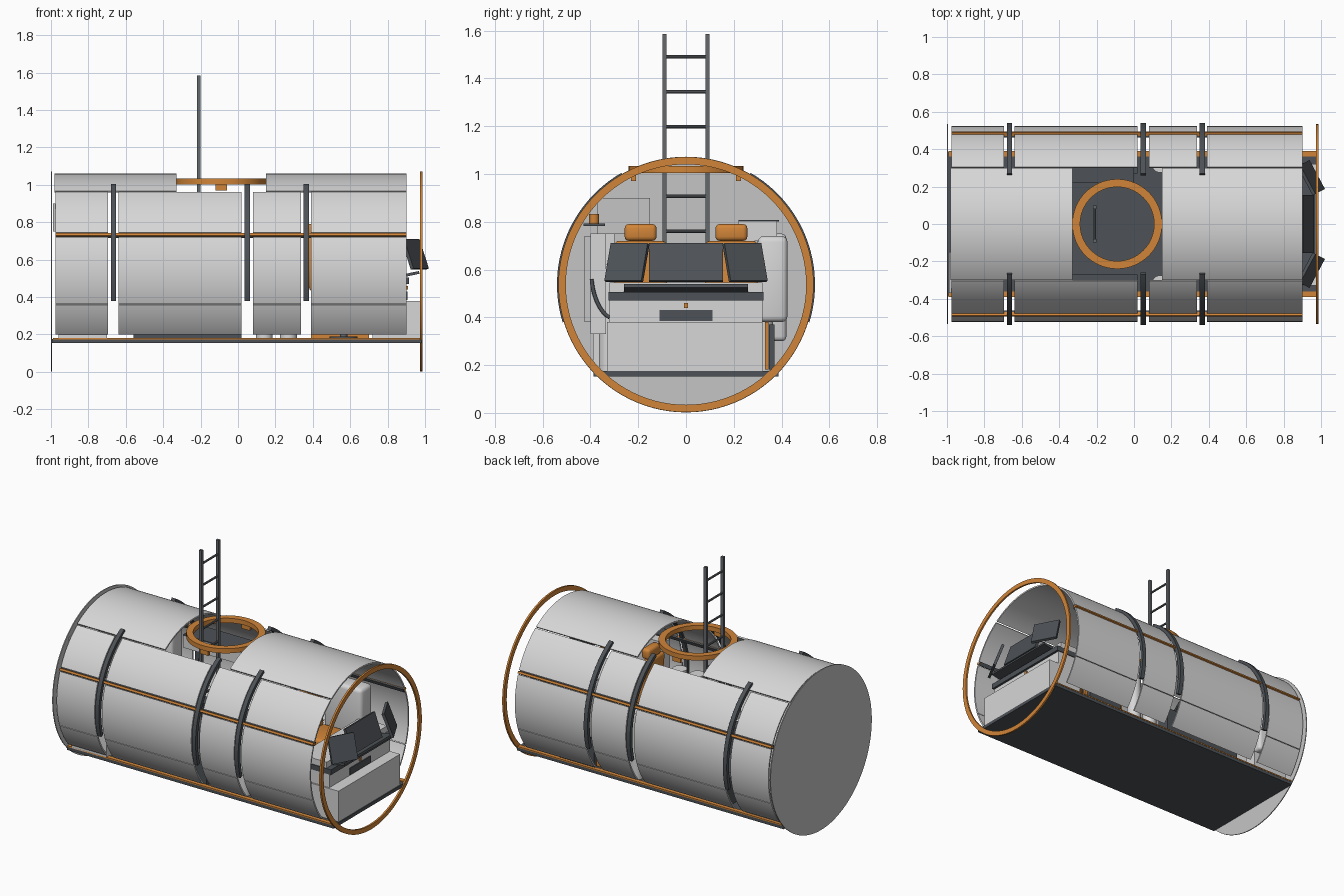
import bpy, bmesh, math
from mathutils import Matrix, Vector

cube = bpy.data.objects.get("Cube")
if cube:
    bpy.data.objects.remove(cube, do_unlink=True)


def material(name, r, g, b):
    m = bpy.data.materials.new(name)
    m.use_nodes = True
    m.diffuse_color = (r, g, b, 1)
    m.node_tree.nodes["Principled BSDF"].inputs["Base Color"].default_value = (r, g, b, 1)
    return m


WHITE = material("hull white", .68, .68, .68)
GREY = material("bulkhead grey", .56, .56, .56)
DARK = material("dark slate", .075, .085, .095)
STEEL = material("ladder steel", .13, .14, .15)
ORANGE = material("safety orange", .64, .235, .04)

CZ = .537       # height of the cylinder axis
R = .523        # hull radius


def finish(name, bm, mat, smooth=True):
    bmesh.ops.recalc_face_normals(bm, faces=bm.faces)
    me = bpy.data.meshes.new(name)
    bm.to_mesh(me)
    bm.free()
    me.materials.append(mat)
    ob = bpy.data.objects.new(name, me)
    bpy.context.collection.objects.link(ob)
    if smooth:
        bpy.ops.object.select_all(action='DESELECT')
        ob.select_set(True)
        bpy.context.view_layer.objects.active = ob
        bpy.ops.object.shade_smooth_by_angle(angle=math.radians(30))
    return ob


def box(name, x, y, z, mat, rot=None, bevel=0):
    """Box from x, y and z ranges, turned about its own centre."""
    bm = bmesh.new()
    bmesh.ops.create_cube(bm, size=1)
    size = [b - a for a, b in (x, y, z)]
    mid = [(a + b) / 2 for a, b in (x, y, z)]
    bmesh.ops.scale(bm, vec=size, verts=bm.verts)
    if bevel:
        bmesh.ops.bevel(bm, geom=bm.edges[:], offset=bevel, segments=3,
                        profile=.5, affect='EDGES')
    if rot:
        bmesh.ops.transform(bm, matrix=rot, verts=bm.verts)
    bmesh.ops.translate(bm, vec=mid, verts=bm.verts)
    return finish(name, bm, mat, bool(bevel))


def rod(name, a, b, radius, mat, sides=16):
    a, b = Vector(a), Vector(b)
    bm = bmesh.new()
    bmesh.ops.create_cone(bm, cap_ends=True, segments=sides, radius1=radius,
                          radius2=radius, depth=(b - a).length)
    turn = (b - a).to_track_quat('Z', 'Y').to_matrix().to_4x4()
    bmesh.ops.transform(bm, matrix=Matrix.Translation((a + b) / 2) @ turn, verts=bm.verts)
    return finish(name, bm, mat)


def arc(name, x, degrees, radii, mat, steps=16):
    """Curved plate round the hull axis; 0 degrees is +y, 90 is up."""
    bm = bmesh.new()
    rows = []
    for i in range(steps + 1):
        t = math.radians(degrees[0] + (degrees[1] - degrees[0]) * i / steps)
        rows.append([bm.verts.new((px, r * math.cos(t), CZ + r * math.sin(t)))
                     for px, r in ((x[0], radii[0]), (x[1], radii[0]),
                                   (x[1], radii[1]), (x[0], radii[1]))])
    for p, q in zip(rows, rows[1:]):
        for k in range(4):
            bm.faces.new((p[k], p[(k + 1) % 4], q[(k + 1) % 4], q[k]))
    if abs(degrees[1] - degrees[0]) < 360:
        bm.faces.new(rows[0])
        bm.faces.new(rows[-1])
    else:
        bmesh.ops.remove_doubles(bm, verts=bm.verts, dist=.0001)
    return finish(name, bm, mat)


def both(degrees, side):
    return degrees if side > 0 else (180 - degrees[1], 180 - degrees[0])


def span(side, a, b):
    return (a, b) if side > 0 else (-b, -a)


# Hull: roof plates, three rows of side plates, straps and trim
SHELL = (R - .01, R)
for x in ((-.98, -.33), (.15, .9)):
    arc("roof_panel", x, (55.2, 124.8), SHELL, WHITE, 32)
rows = (("upper_panel", (23.6, 54.2)), ("middle_panel", (-19.6, 20.6)),
        ("lower_panel", (-40, -20)))
for side in (1, -1):
    tag = "left" if side < 0 else "right"
    for x in ((-.975, -.695), (-.64, .02), (.08, .337), (.39, .9)):
        for name, deg in rows:
            arc(f"{name}_{tag}", x, both(deg, side), SHELL, WHITE)
    for x in (-.665, .05, .365):
        arc(f"strap_{tag}", (x - .014, x + .014), both((-17, 60), side), (.516, .54), DARK, 24)
    arc(f"trim_line_{tag}", (-.975, .9), both((21.3, 22.9), side), (.505, .53), ORANGE, 2)
    arc(f"trim_backing_{tag}", (-.975, .9), both((20.7, 23.5), side), (.503, .512), DARK, 2)
    box(f"floor_edge_{tag}", (-.99, .975), span(side, .36, .39), (.174, .182), ORANGE)

# End bulkhead, open end ring and floor
rod("end_bulkhead", (-1, 0, CZ), (-.994, 0, CZ), .535, GREY, 96)
arc("end_ring", (.974, .986), (0, 360), (.503, .534), ORANGE, 96)
box("floor", (-.995, .98), (-.388, .388), (.153, .175), DARK)

# Hatch ring, spun from a rectangular section
bm = bmesh.new()
section = [bm.verts.new((r, 0, z)) for r, z in
           ((.198, 1.003), (.24, 1.003), (.24, 1.034), (.198, 1.034))]
loop = [bm.edges.new((section[i], section[(i + 1) % 4])) for i in range(4)]
bmesh.ops.spin(bm, geom=section + loop, cent=(0, 0, 0), axis=(0, 0, 1),
               angle=math.tau, steps=64, use_merge=True)
bmesh.ops.remove_doubles(bm, verts=bm.verts, dist=.0001)
bmesh.ops.translate(bm, vec=(-.09, 0, 0), verts=bm.verts)
finish("hatch_ring", bm, ORANGE)
for side in (1, -1):
    box("hatch_bracket", (-.12, -.06), span(side, .21, .23), (.97, 1.005), ORANGE)

# Ladder
for y in (-.09, .09):
    box("ladder_rail", (-.22, -.2), (y - .009, y + .009), (.175, 1.585), STEEL)
for i in range(9):
    z = 1.49 - i * .146
    rod("ladder_rung", (-.21, -.09, z), (-.21, .09, z), .007, STEEL, 10)

# Control console
box("console_base", (.72, .975), (-.33, .32), (.175, .38), WHITE)
box("console_body", (.7, .9), (-.32, .32), (.38, .47), WHITE)
box("console_top", (.68, .915), (-.325, .325), (.47, .505), DARK)
box("console_ledge", (.68, .88), (-.32, .32), (.505, .545), WHITE)
box("console_vent", (.9, .906), (-.11, .11), (.385, .43), DARK)
box("console_button", (.9, .908), (-.008, .008), (.44, .46), ORANGE)
tilt = Matrix.Rotation(math.radians(-20), 4, 'Y')
box("keyboard", (.88, .97), (-.26, .26), (.515, .53), DARK,
    Matrix.Rotation(math.radians(-12), 4, 'Y'))
box("center_monitor", (.915, .933), (-.155, .155), (.545, .712), DARK, tilt)
for side in (1, -1):
    yaw = Matrix.Rotation(math.radians(28 * side), 4, 'Z')
    box("side_monitor", (.938, .956), span(side, .16, .335), (.545, .712), DARK, yaw @ tilt)

# Swivel seats
for y in (-.19, .19):
    rod("seat_foot", (.565, y, .175), (.565, y, .19), .075, DARK, 32)
    rod("seat_post", (.565, y, .18), (.565, y, .4), .02, STEEL)
    box("seat_cushion", (.42, .65), (y - .11, y + .11), (.39, .45), ORANGE, bevel=.02)
    box("seat_back", (.37, .42), (y - .11, y + .11), (.43, .72), ORANGE,
        Matrix.Rotation(math.radians(-5), 4, 'Y'), .02)
    box("headrest", (.36, .42), (y - .067, y + .067), (.72, .79), ORANGE, bevel=.018)

# Storage, bench and tanks along the walls
box("right_locker", (-.96, -.7), (-.39, -.3), (.175, .75), WHITE)
box("left_locker", (-.96, -.7), (.3, .42), (.3, .75), WHITE, bevel=.02)
box("left_locker_base", (-.96, -.7), (.29, .37), (.175, .3), WHITE)
box("back_cabinet", (-.99, -.9), (-.37, -.15), (.75, .9), GREY)
box("overhead_case", (-.56, 0), (.22, .38), (.72, .8), WHITE)
box("overhead_shelf", (-.56, 0), (.22, .39), (.8, .808), DARK)
for side in (1, -1):
    box("bench", (-.56, .02), span(side, .27, .36), (.175, .36), DARK)
    for x in (.14, .27):
        rod("wall_tank", (x, side * .32, .175), (x, side * .32, .62), .045, WHITE, 32)
box("wall_panel", (.4, .7), (-.4, -.335), (.33, .75), WHITE)
box("wall_panel_rail", (.42, .68), (-.425, -.4), (.38, .74), GREY)
box("wall_shelf", (.4, .6), (-.43, -.34), (.783, .792), DARK)
rod("beacon", (.5, -.385, .79), (.5, -.385, .832), .021, ORANGE, 24)
box("wall_unit", (.42, .7), (.3, .425), (.38, .74), WHITE, bevel=.025)
box("side_plate", (.39, .7), (.33, .346), (.182, .38), ORANGE)
box("side_vent", (.42, .68), (.348, .37), (.182, .37), DARK)

# Hose hanging from the wall panel
curve = bpy.data.curves.new("hose", 'CURVE')
curve.dimensions = '3D'
curve.bevel_depth = .008
spline = curve.splines.new('NURBS')
path = ((-.395, .56), (-.39, .49), (-.36, .42), (-.32, .4))
spline.points.add(len(path) - 1)
for p, (y, z) in zip(spline.points, path):
    p.co = (.71, y, z, 1)
spline.use_endpoint_u = True
curve.materials.append(DARK)
bpy.context.collection.objects.link(bpy.data.objects.new("hose", curve))
